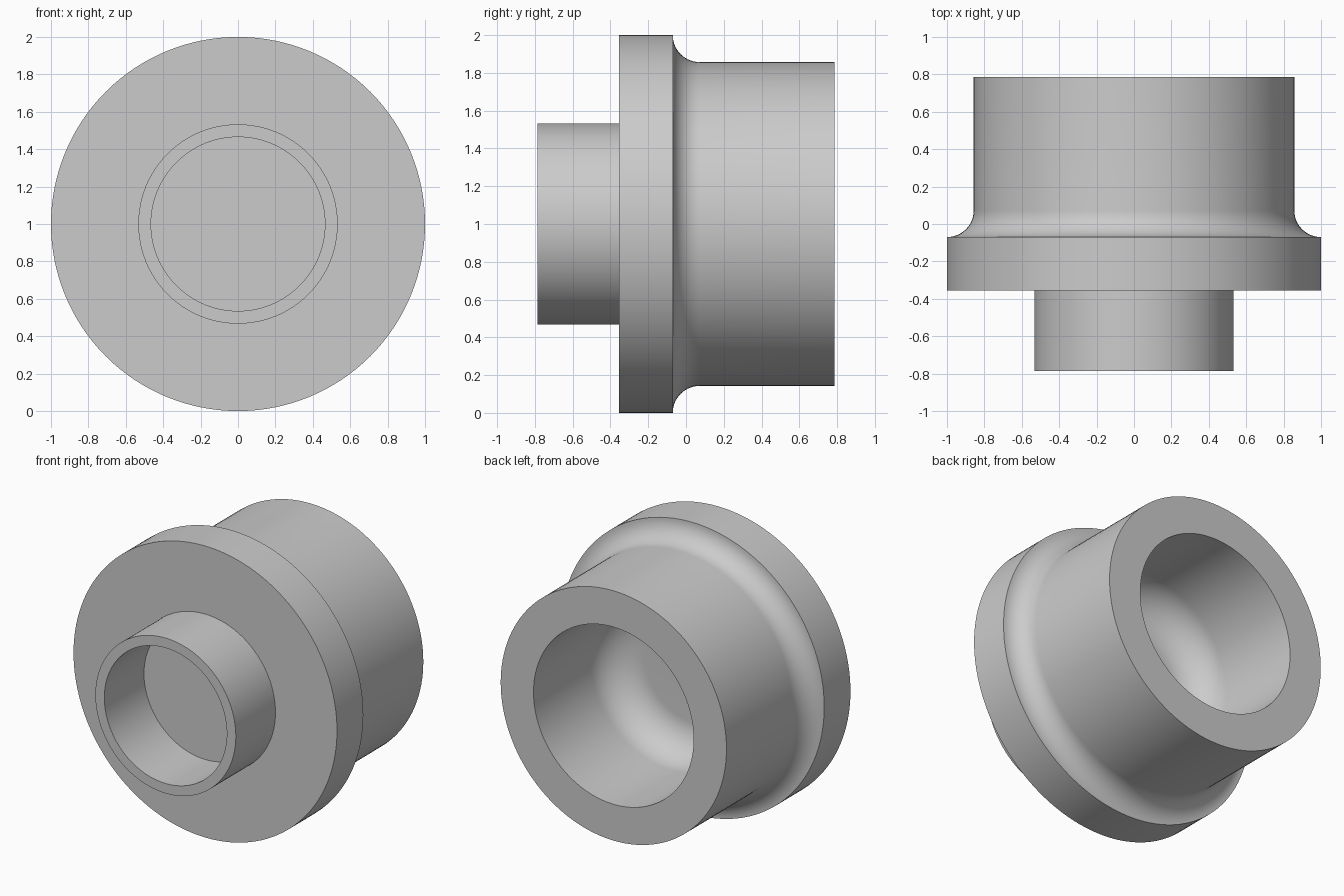
import bpy, bmesh
from math import sin, cos, pi, tau
from mathutils import Vector, Matrix

cube = bpy.data.objects.get("Cube")
if cube:
    bpy.data.objects.remove(cube, do_unlink=True)

SEGMENTS = 128
HALF = 0.785                      # half length along the axis
FLANGE_FRONT, FLANGE_BACK = -0.355, -0.07
BARREL_R, BORE_R = 0.857, 0.608
SPIGOT_R, SPIGOT_BORE_R = 0.533, 0.465
FILLET = 1 - BARREL_R             # flange to barrel
BORE_FILLET = 0.24                # rounded bore bottom


def arc(r, y, radius, start, end, steps=14):
    """Points (radius, y) along an arc in the profile plane."""
    angles = [start + (end - start) * i / steps for i in range(steps + 1)]
    return [(r + radius * cos(a), y + radius * sin(a)) for a in angles]


def lathe(name, profile, material):
    """Revolve a (radius, y) profile around the horizontal y axis."""
    bm = bmesh.new()
    verts = [bm.verts.new((r, y, 0)) for r, y in profile]
    edges = [bm.edges.new(pair) for pair in zip(verts, verts[1:])]
    bmesh.ops.spin(bm, geom=verts + edges, cent=(0, 0, 0), axis=(0, 1, 0),
                   angle=tau, steps=SEGMENTS)
    bmesh.ops.remove_doubles(bm, verts=bm.verts, dist=0.0001)
    bmesh.ops.recalc_face_normals(bm, faces=bm.faces)
    bmesh.ops.translate(bm, verts=bm.verts, vec=(0, 0, 1))
    mesh = bpy.data.meshes.new(name)
    bm.to_mesh(mesh)
    bm.free()
    mesh.materials.append(material)
    obj = bpy.data.objects.new(name, mesh)
    bpy.context.collection.objects.link(obj)
    bpy.ops.object.select_all(action='DESELECT')
    obj.select_set(True)
    bpy.context.view_layer.objects.active = obj
    bpy.ops.object.shade_smooth_by_angle(angle=pi / 6)
    return obj


# Plain grey
grey = bpy.data.materials.new("plain grey")
grey.use_nodes = True
colour = (0.6, 0.6, 0.6, 1)
grey.diffuse_color = colour
grey.node_tree.nodes["Principled BSDF"].inputs["Base Color"].default_value = colour

# Front spigot with its shallow pocket, then the flange
profile = [(0, FLANGE_FRONT), (SPIGOT_BORE_R, FLANGE_FRONT),
           (SPIGOT_BORE_R, -HALF), (SPIGOT_R, -HALF),
           (SPIGOT_R, FLANGE_FRONT), (1, FLANGE_FRONT)]
# Concave fillet from the flange rim to the barrel
profile += arc(1, FLANGE_BACK + FILLET, FILLET, 1.5 * pi, pi)
# Barrel end face, and the bore with its rounded bottom
profile += [(BARREL_R, HALF), (BORE_R, HALF)]
profile += arc(BORE_R - BORE_FILLET, FLANGE_BACK + BORE_FILLET, BORE_FILLET, 0, -pi / 2)
profile += [(0, FLANGE_BACK)]

lathe("flanged_bushing", profile, grey)
